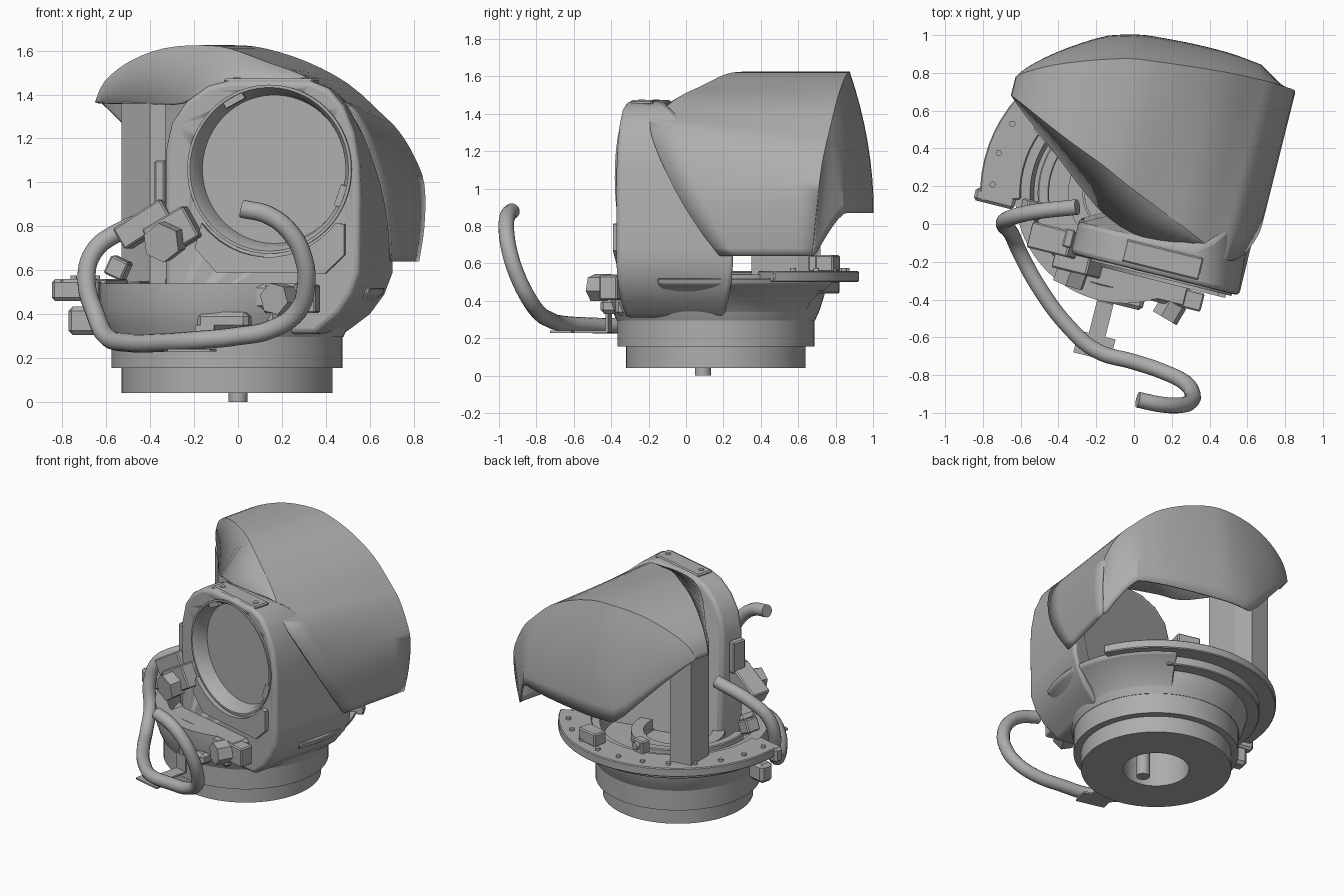
import bpy, bmesh, math
from mathutils import Matrix, Vector

if "Cube" in bpy.data.objects:
    bpy.data.objects.remove(bpy.data.objects["Cube"])

grey = bpy.data.materials.new("armour_grey")
grey.use_nodes = True
COLOUR = (0.42, 0.42, 0.42, 1)
grey.diffuse_color = COLOUR
grey.node_tree.nodes["Principled BSDF"].inputs["Base Color"].default_value = COLOUR

# The whole head is turned about the axis of its round base
TURN = Matrix.Translation((-0.05, 0.16, 0)) @ Matrix.Rotation(math.radians(-14), 4, 'Z')
FRONT = -0.376


def finish(name, bm, matrix=TURN, bevel=0, segments=2, smooth=32):
    bmesh.ops.recalc_face_normals(bm, faces=bm.faces)
    mesh = bpy.data.meshes.new(name)
    bm.to_mesh(mesh)
    bm.free()
    mesh.materials.append(grey)
    ob = bpy.data.objects.new(name, mesh)
    bpy.context.collection.objects.link(ob)
    ob.matrix_world = matrix
    if smooth:
        bpy.ops.object.select_all(action='DESELECT')
        ob.select_set(True)
        bpy.context.view_layer.objects.active = ob
        bpy.ops.object.shade_smooth_by_angle(angle=math.radians(smooth))
    if bevel:
        mod = ob.modifiers.new("bevel", 'BEVEL')
        mod.width, mod.segments = bevel, segments
        mod.limit_method = 'ANGLE'
    return ob


def box(name, centre, size, spin=(0, 0, 0), bevel=0.008):
    bm = bmesh.new()
    rot = Matrix.Identity(4)
    for angle, axis in zip(spin, "XYZ"):
        rot = Matrix.Rotation(math.radians(angle), 4, axis) @ rot
    bmesh.ops.create_cube(bm, size=1, matrix=Matrix.Translation(centre) @ rot @ Matrix.Diagonal((*size, 1)))
    return finish(name, bm, bevel=bevel, segments=1, smooth=0)


def rod(name, centre, radius, depth, axis=(0, 0, 1), sides=32):
    bm = bmesh.new()
    rot = Vector((0, 0, 1)).rotation_difference(Vector(axis)).to_matrix().to_4x4()
    bmesh.ops.create_cone(bm, cap_ends=True, segments=sides, radius1=radius, radius2=radius,
                          depth=depth, matrix=Matrix.Translation(centre) @ rot)
    return finish(name, bm)


def lathe(name, profile, place=Matrix.Identity(4), steps=96):
    """Spin a closed (radius, height) profile into a ring."""
    bm = bmesh.new()
    rings = [[bm.verts.new(place @ Vector((r * math.cos(a), r * math.sin(a), z))) for r, z in profile]
             for a in (math.tau * i / steps for i in range(steps))]
    n = len(profile)
    for i, ring in enumerate(rings):
        nxt = rings[(i + 1) % steps]
        for k in range(n):
            bm.faces.new((ring[k], nxt[k], nxt[(k + 1) % n], ring[(k + 1) % n]))
    return finish(name, bm)


def prism(name, outline, near, far, bevel=0, segments=2):
    """Extrude an (x, z) outline from depth near; far(x, z) gives the x and y of the back."""
    bm = bmesh.new()
    a = [bm.verts.new((x, near, z)) for x, z in outline]
    b = [bm.verts.new((*far(x, z), z)) for x, z in outline]
    bm.faces.new(a)
    bm.faces.new(b[::-1])
    for i in range(len(a)):
        j = (i + 1) % len(a)
        bm.faces.new((a[i], a[j], b[j], b[i]))
    return finish(name, bm, bevel=bevel, segments=segments)


def arc_sweep(name, profile, a0, a1, steps=28):
    """Sweep a closed (radius, height) profile round part of a circle."""
    bm = bmesh.new()
    rows = []
    for i in range(steps + 1):
        a = math.radians(a0 + (a1 - a0) * i / steps)
        rows.append([bm.verts.new((r * math.cos(a), r * math.sin(a), z)) for r, z in profile])
    n = len(profile)
    for p, q in zip(rows, rows[1:]):
        for k in range(n):
            bm.faces.new((p[k], p[(k + 1) % n], q[(k + 1) % n], q[k]))
    bm.faces.new(rows[0])
    bm.faces.new(rows[-1][::-1])
    return finish(name, bm, bevel=0.006, segments=1)


def band(r0, r1, z0, z1):
    return [(r0, z0), (r1, z0), (r1, z1), (r0, z1)]


def resample(points, n):
    """Smooth a list of number tuples, n steps for each span."""
    pts = [Vector(p) for p in points]
    out = []
    for i in range(len(pts) - 1):
        p, q = pts[i], pts[i + 1]
        u = (q - pts[max(i - 1, 0)]) / 2
        v = (pts[min(i + 2, len(pts) - 1)] - p) / 2
        for t in (k / n for k in range(n)):
            h = t * t * (3 - 2 * t)
            out.append(p * (1 - h) + q * h + u * (t * (1 - t) ** 2) - v * (t * t * (1 - t)))
    return out + [pts[-1]]


# Round base, bearing and turntable bowl
lathe("base_ring", band(0.21, 0.48, 0.04, 0.16))
lathe("bearing_ring", band(0.21, 0.527, 0.155, 0.3))
lathe("turntable_bowl", [(0.21, 0.295), (0.53, 0.295), (0.555, 0.35), (0.58, 0.43), (0.58, 0.54),
                         (0.5, 0.54), (0.48, 0.42), (0.21, 0.42)])
lathe("inner_collar", band(0.22, 0.3, 0.4, 0.48))
rod("floor_plug", (0, 0, 0.36), 0.22, 0.1)
rod("centre_pin", TURN.inverted() @ Vector((0, 0.09, 0.16)), 0.043, 0.32)

# Lens housing: rounded shoulders, slanted back that leans and narrows under the hood
outline = [(-0.2, 0.31), (-0.2, 1.14), (-0.17, 1.27), (-0.1, 1.37), (0, 1.44), (0.1, 1.465), (0.48, 1.465),
           (0.57, 1.43), (0.64, 1.35), (0.69, 1.23), (0.715, 1.08), (0.72, 0.95), (0.715, 0.68), (0.715, 0.59),
           (0.68, 0.49), (0.62, 0.4), (0.51, 0.31)]
housing = prism("lens_housing", outline, FRONT,
                lambda x, z: (x - 0.05 if x > 0.4 and z > 0.9 else x,
                              max(-0.2, 0.5 * x - 0.08 - 0.75 * max(0, z - 1))), bevel=0.025, segments=3)
LENS = (0.295, 1.06)
cutter = rod("lens_cutter", (LENS[0], FRONT, LENS[1]), 0.365, 0.2, axis=(0, 1, 0), sides=96)
cutter.hide_render = True
cutter.hide_viewport = True
cut = housing.modifiers.new("lens_opening", 'BOOLEAN')
cut.object, cut.operation, cut.solver = cutter, 'DIFFERENCE', 'EXACT'
facing = Matrix.Translation((LENS[0], FRONT, LENS[1])) @ Matrix.Rotation(math.radians(90), 4, 'X')
lathe("lens_rim", [(0.335, -0.1), (0.38, -0.1), (0.385, 0.012), (0.372, 0.012), (0.35, -0.02)], facing)
rod("lens_glass", (LENS[0], FRONT + 0.1, LENS[1]), 0.345, 0.03, axis=(0, 1, 0), sides=96)
for name, angle in (("upper_rim_tab", 118), ("lower_rim_tab", -20)):
    a = math.radians(angle)
    box(name, (LENS[0] + 0.355 * math.cos(a), FRONT + 0.005, LENS[1] + 0.355 * math.sin(a)),
        (0.03, 0.03, 0.1), spin=(0, -angle, 0), bevel=0)
box("top_pad", (0.28, -0.29, 1.46), (0.42, 0.12, 0.025))
for x in (0.12, 0.44):
    rod("top_pad_bolt", (x, -0.3, 1.47), 0.018, 0.014, sides=12)

# Lip under the lens
arc = [(LENS[0] + 0.4 * math.cos(math.radians(a)), LENS[1] + 0.4 * math.sin(math.radians(a)))
       for a in range(-38, -143, -8)]
lip = [(-0.05, 0.7), (0.05, 0.59), (0.56, 0.585), (0.65, 0.67), (0.65, 0.81)]
prism("lens_lip", lip + arc, FRONT - 0.03, lambda x, z: (x, FRONT + 0.04))

# Front shelf with clamps and hexagonal nuts
box("front_shelf", (0.12, -0.43, 0.48), (0.68, 0.17, 0.12), bevel=0.02)
box("front_apron", (0.05, -0.4, 0.38), (0.6, 0.14, 0.12), bevel=0.02)
box("shelf_clamp", (0.12, -0.53, 0.37), (0.24, 0.1, 0.08), bevel=0.02)
box("right_clamp", (0.42, -0.46, 0.47), (0.24, 0.1, 0.13))
rod("right_nut", (0.38, -0.54, 0.47), 0.075, 0.1, axis=(-0.3, -1, 0), sides=6)
box("left_arm", (-0.3, -0.33, 0.81), (0.26, 0.14, 0.11), spin=(0, -32, 0))
box("left_clamp", (-0.15, -0.42, 0.77), (0.22, 0.1, 0.16), spin=(0, -30, 0))
rod("left_nut", (-0.17, -0.49, 0.73), 0.09, 0.1, axis=(-0.1, -1, -0.1), sides=6)
box("left_rib", (-0.23, -0.3, 0.99), (0.05, 0.1, 0.22))
box("arm_foot", (-0.46, -0.2, 0.61), (0.09, 0.1, 0.09), spin=(0, 25, 0))

# Flared skirt from the housing round the back, and the curved bolt rail
arc_sweep("flared_skirt", [(0.5, 0.305), (0.53, 0.305), (0.585, 0.4), (0.71, 0.49), (0.72, 0.52), (0.55, 0.52)],
          -12, 75)
arc_sweep("bolt_rail", band(0.55, 0.765, 0.5, 0.56), 38, 197)
arc_sweep("rail_skirt", band(0.56, 0.66, 0.44, 0.505), 70, 190)
arc_sweep("inner_guide", band(0.4, 0.46, 0.42, 0.55), 110, 205)
for a in range(50, 196, 14):
    t = math.radians(a)
    rod("rail_bolt", (0.7 * math.cos(t), 0.7 * math.sin(t), 0.565), 0.016, 0.02, sides=12)
box("rail_end_block", (-0.66, -0.19, 0.51), (0.22, 0.07, 0.1), bevel=0.015)
box("rail_end_foot", (-0.63, -0.15, 0.37), (0.14, 0.1, 0.13), bevel=0.02)

# Column that carries the hood
column = [(-0.53, 0.5), (-0.53, 0.7), (-0.38, 0.72), (-0.34, 0.6), (-0.33, 0.35), (-0.4, 0.35)]
bm = bmesh.new()
base = bm.faces.new([bm.verts.new((x, y, 0.5)) for x, y in column])
for v in (g for g in bmesh.ops.extrude_face_region(bm, geom=[base])["geom"] if isinstance(g, bmesh.types.BMVert)):
    v.co.z = 1.43 if v.co.y > 0.55 else 1.36
finish("hood_column", bm, matrix=Matrix.Identity(4), smooth=0)
box("column_foot", (-0.22, 0.5, 0.6), (0.09, 0.07, 0.09))
rod("column_foot_bolt", (-0.22, 0.54, 0.61), 0.025, 0.04, axis=(0, 1, 0), sides=12)
box("rear_bracket", (0.1, 0.64, 0.6), (0.16, 0.1, 0.09))

# Hood: rows hold x, z, crease y and back y of the roof and side wall
rows = [(-0.71, 1.365, 0.36, 0.46), (-0.66, 1.46, 0.34, 0.5), (-0.53, 1.55, 0.28, 0.57), (-0.35, 1.61, 0.2, 0.64),
        (-0.15, 1.625, 0.12, 0.7), (0, 1.61, 0.05, 0.72), (0.19, 1.55, -0.03, 0.74), (0.38, 1.45, -0.11, 0.755),
        (0.54, 1.31, -0.18, 0.76), (0.62, 1.23, -0.21, 0.76), (0.69, 1.12, -0.16, 0.755), (0.74, 0.99, -0.04, 0.75),
        (0.745, 0.8, 0.08, 0.73), (0.725, 0.64, 0.2, 0.71)]
# Lower edge of the sloping front panel, one point for each roof row
brow = [(-0.71, 0.36, 1.365), (-0.63, 0.29, 1.36), (-0.5, 0.19, 1.36), (-0.35, 0.07, 1.36), (-0.2, -0.05, 1.365),
        (-0.08, -0.13, 1.42), (0.08, -0.19, 1.45), (0.3, -0.205, 1.445), (0.52, -0.205, 1.39), (0.62, -0.21, 1.35)]


def lift(x, z):
    """The right shoulder rises a little towards the front."""
    return max(0, 0.12 - abs(x - 0.62) / 3) if z > 1.05 else 0


def hem(x):
    """Height of the lower edge of the back plate."""
    if x < -0.3:
        return 1.365 - (x + 0.71) / 0.41 * 0.495
    return 0.87 if x < 0.52 else 0.87 - 0.23 * min(1, (x - 0.52) / 0.2) ** 1.5


DENSE = 3
lines = resample([(*r, r[1] + lift(r[0], r[1])) for r in rows], DENSE)
bm = bmesh.new()
shell = [[bm.verts.new((x, f + (b - f) * s / 6, zf + (z - zf) * s / 6)) for s in range(7)]
         for x, z, f, b, zf in lines]
plate = []
for (x, z, f, b, zf), line in zip(lines[:11 * DENSE + 1], shell):
    drop = z - hem(x)
    side = max(0, (x - 0.54) / 0.2)
    strip = [line[-1]]
    for t in (s / 8 for s in range(1, 9)):
        bulge = 0.175 * drop * (1 - (1 - t) ** 2) * (1 - side)
        strip.append(bm.verts.new((x - 0.015 * t * side, b + bulge - 0.04 * t * side, z - drop * t)))
    plate.append(strip)
panel = [[line[0], bm.verts.new(low)] for low, line in zip(resample(brow, DENSE), shell)]
for grid in (shell, plate, panel):
    for p, q in zip(grid, grid[1:]):
        for k in range(len(p) - 1):
            bm.faces.new((p[k], p[k + 1], q[k + 1], q[k]))
bmesh.ops.remove_doubles(bm, verts=bm.verts, dist=0.0005)
hood = finish("hood", bm, smooth=20)
thick = hood.modifiers.new("thickness", 'SOLIDIFY')
thick.thickness, thick.offset = 0.012, -1

# Hose in front, with its support plate
path = [(0.02, -0.93, 0.88), (0.14, -0.955, 0.85), (0.24, -0.96, 0.77), (0.3, -0.94, 0.65), (0.31, -0.9, 0.53),
        (0.27, -0.84, 0.41), (0.15, -0.78, 0.33), (0, -0.73, 0.3), (-0.2, -0.67, 0.28), (-0.35, -0.54, 0.27),
        (-0.5, -0.34, 0.27), (-0.6, -0.16, 0.3), (-0.65, -0.05, 0.4), (-0.69, 0, 0.55), (-0.66, 0.03, 0.68),
        (-0.55, 0.06, 0.77), (-0.3, 0.09, 0.86)]
curve = bpy.data.curves.new("hose", 'CURVE')
curve.dimensions = '3D'
curve.bevel_depth, curve.bevel_resolution, curve.resolution_u = 0.042, 5, 6
curve.use_fill_caps = True
spline = curve.splines.new('BEZIER')
spline.bezier_points.add(len(path) - 1)
for point, co in zip(spline.bezier_points, path):
    point.co = co
    point.handle_left_type = point.handle_right_type = 'AUTO'
curve.materials.append(grey)
bpy.context.collection.objects.link(bpy.data.objects.new("hose", curve))
box("hose_plate", (0.04, -0.82, 0.235), (0.2, 0.12, 0.012), bevel=0)
box("hose_arm", (0.04, -0.68, 0.235), (0.09, 0.2, 0.012), bevel=0)
box("hose_tab", (0.04, -0.58, 0.29), (0.09, 0.012, 0.12), bevel=0)
